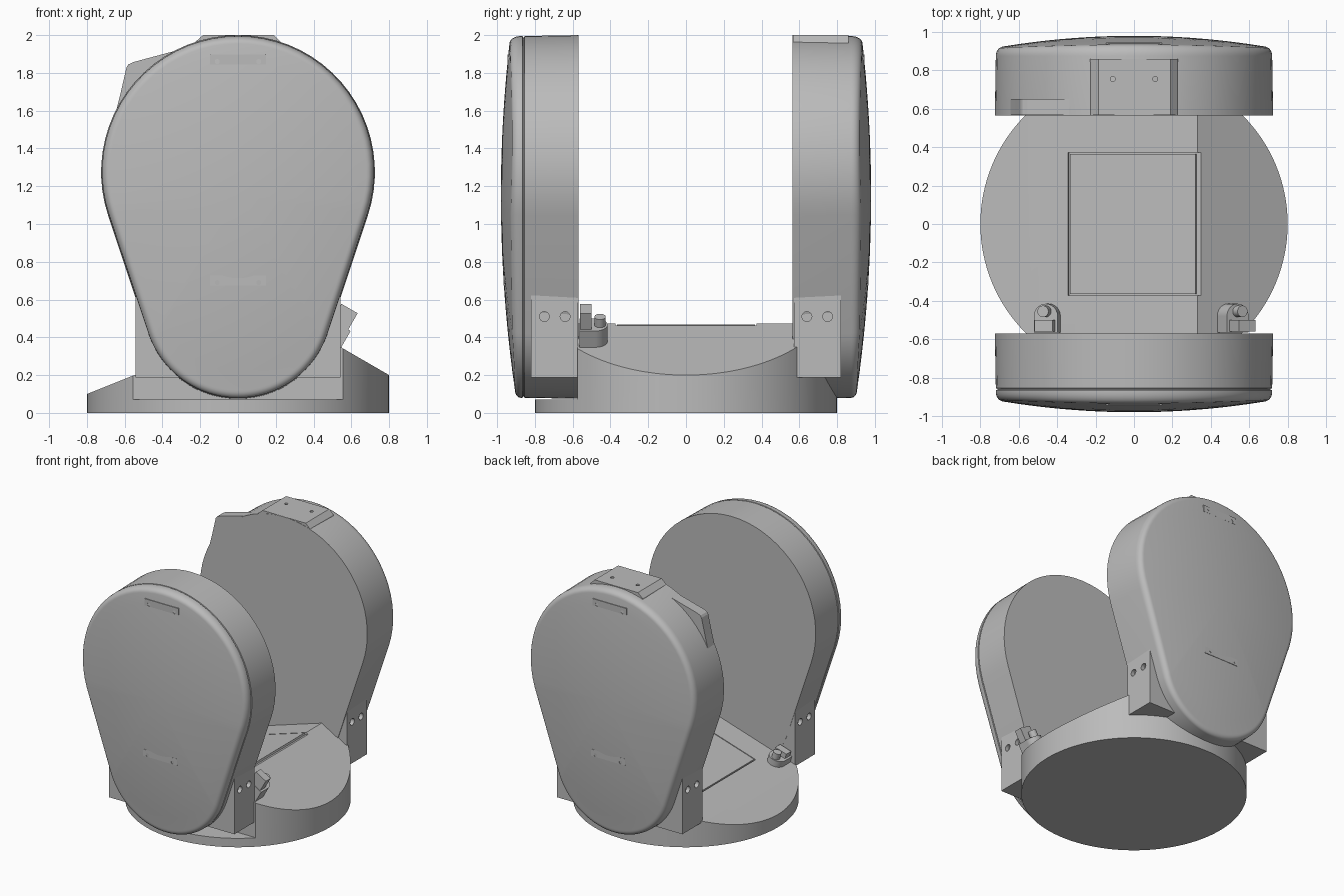
import bpy, bmesh
from math import sin, cos, pi, asin, atan2
from mathutils import Matrix, Vector

cube = bpy.data.objects.get("Cube")
if cube:
    bpy.data.objects.remove(cube, do_unlink=True)

grey = bpy.data.materials.new("plain grey")
grey.use_nodes = True
grey.diffuse_color = (0.5, 0.5, 0.5, 1)
grey.node_tree.nodes["Principled BSDF"].inputs["Base Color"].default_value = (0.5, 0.5, 0.5, 1)


def finish(bm, name, smooth=True):
    bmesh.ops.recalc_face_normals(bm, faces=bm.faces)
    mesh = bpy.data.meshes.new(name)
    bm.to_mesh(mesh)
    bm.free()
    mesh.materials.append(grey)
    ob = bpy.data.objects.new(name, mesh)
    bpy.context.collection.objects.link(ob)
    if smooth:
        select(ob)
        bpy.ops.object.shade_smooth_by_angle(angle=0.5)
    return ob


def select(ob):
    bpy.ops.object.select_all(action='DESELECT')
    ob.select_set(True)
    bpy.context.view_layer.objects.active = ob


def box(name, lo, hi, matrix=Matrix()):
    bm = bmesh.new()
    lo, hi = Vector(lo), Vector(hi)
    size = Matrix.Diagonal([abs(c) for c in hi - lo]).to_4x4()
    bmesh.ops.create_cube(bm, size=1, matrix=matrix @ Matrix.Translation((lo + hi) / 2) @ size)
    return finish(bm, name, False)


def rod(name, centre, radius, depth, axis='Z', matrix=Matrix()):
    turn = {'X': Matrix.Rotation(pi / 2, 4, 'Y'), 'Y': Matrix.Rotation(pi / 2, 4, 'X'),
            'Z': Matrix()}[axis]
    bm = bmesh.new()
    bmesh.ops.create_cone(bm, cap_ends=True, segments=24, radius1=radius, radius2=radius,
                          depth=depth, matrix=matrix @ Matrix.Translation(centre) @ turn)
    return finish(bm, name)


def prism(name, points, y0, y1):
    # Extrude an x-z outline along y
    bm = bmesh.new()
    face = bm.faces.new([bm.verts.new((x, y0, z)) for x, z in points])
    new = bmesh.ops.extrude_face_region(bm, geom=[face])["geom"]
    verts = [g for g in new if isinstance(g, bmesh.types.BMVert)]
    bmesh.ops.translate(bm, verts=verts, vec=(0, y1 - y0, 0))
    return finish(bm, name, False)


def cut(ob, cutters):
    for cutter in cutters:
        mod = ob.modifiers.new("cut", 'BOOLEAN')
        mod.operation, mod.solver, mod.object = 'DIFFERENCE', 'EXACT', cutter
        select(ob)
        bpy.ops.object.modifier_apply(modifier=mod.name)
        bpy.data.objects.remove(cutter, do_unlink=True)


# Pods: egg outline, inset by d
TOP, LOW, BIG, SMALL = 1.275, 0.58, 0.72, 0.5
tilt = asin((BIG - SMALL) / (TOP - LOW))


def outline(d, n=40):
    pts = []
    for centre, radius, a0, a1 in ((TOP, BIG - d, -tilt, pi + tilt),
                                   (LOW, SMALL - d, pi + tilt, 2 * pi - tilt)):
        for i in range(n + 1):
            a = a0 + (a1 - a0) * i / n
            pts.append((radius * cos(a), centre + radius * sin(a)))
    return pts


def dome(x, z):
    return 0.98 - 0.12 * x * x - 0.07 * (z - 1.15) ** 2


def pod(name, side, inner, groove):
    rings = [[(x, inner, z) for x, z in outline(-0.005)]]
    for d, t in groove:
        rings.append([(x, t, z) for x, z in outline(d)])
    fillet = 0.04
    rim = outline(fillet)
    for k in range(7):
        a = k / 6 * pi / 2
        rings.append([(x, 0.875 + (dome(*r) - 0.875) * sin(a), z)
                      for (x, z), r in zip(outline(fillet * (1 - cos(a))), rim)])
    for k in range(1, 10):
        s = 1 - k / 10
        ring = [(x * s, 1.15 + (z - 1.15) * s) for x, z in rim]
        rings.append([(x, dome(x, z), z) for x, z in ring])
    bm = bmesh.new()
    loops = [[bm.verts.new((x, side * y, z)) for x, y, z in ring] for ring in rings]
    n = len(rim)
    for a, b in zip(loops, loops[1:]):
        for i in range(n):
            j = (i + 1) % n
            bm.faces.new((a[i], a[j], b[j], b[i]))
    bm.faces.new(loops[0])
    tip = bm.verts.new((0, side * dome(0, 1.15), 1.15))
    for i in range(n):
        bm.faces.new((loops[-1][i], loops[-1][(i + 1) % n], tip))
    return finish(bm, name)


seam = [(0, 0.855), (0.008, 0.857), (0.008, 0.863), (0, 0.865)]
pod("front_pod", -1, 0.57, seam)
pod("back_pod", 1, 0.565, [])

for label, side in (("front", -1), ("back", 1)):
    # Foot block with bolt holes in both ends
    foot = box(label + "_foot", (-0.542, side * 0.572, 0.187), (0.542, side * 0.82, 0.63))
    cut(foot, [rod("hole", (x, side * y, 0.51), 0.026, 0.06, 'X')
               for x in (-0.542, 0.542) for y in (0.64, 0.75)])
    # Mounting pads on the domed face
    for place, z, out in (("upper", 1.875, 0.946), ("lower", 0.705, 0.9665)):
        pad = box(label + "_" + place + "_pad", (-0.147, side * 0.9, z - 0.03),
                  (0.147, side * out, z + 0.022))
        select(pad)
        cut(pad, [rod("hole", (x, side * out, z - 0.015), 0.013, 0.03, 'Y')
                  for x in (-0.11, 0.11)])

# Bracket and ear on the back pod
bracket = prism("top_bracket", [(-0.25, 1.9), (-0.225, 1.965), (-0.185, 2), (0.19, 2),
                                (0.225, 1.965), (0.25, 1.9)], 0.567, 0.86)
cut(bracket, [rod("hole", (x, 0.755, 2), 0.013, 0.04) for x in (-0.11, 0.11)])
prism("side_ear", [(-0.645, 1.6), (-0.62, 1.7), (-0.59, 1.83), (-0.58, 1.845), (-0.555, 1.857),
                   (-0.35, 1.912), (-0.2, 1.955), (-0.3, 1.6)], 0.567, 0.65)

# Base disc with a long and a short sloping top
bm = bmesh.new()
bmesh.ops.create_cone(bm, cap_ends=True, segments=128, radius1=0.8, radius2=0.8, depth=0.6,
                      matrix=Matrix.Translation((0, 0, 0.3)))
slopes = [(-0.8, 0.1), (-0.55, 0.2), (0.33, 0.472), (0.8, 0.2)]
for (x0, z0), (x1, z1) in zip(slopes, slopes[1:]):
    bmesh.ops.bisect_plane(bm, geom=bm.verts[:] + bm.edges[:] + bm.faces[:], dist=1e-5,
                           plane_co=(x0, 0, z0), plane_no=(z0 - z1, 0, x1 - x0),
                           clear_outer=True)
    bmesh.ops.holes_fill(bm, edges=[e for e in bm.edges if e.is_boundary])
base = finish(bm, "base")


def on_slope(i, x, y):
    # Frame whose z axis stands square to one slope
    (x0, z0), (x1, z1) = slopes[i], slopes[i + 1]
    z = z0 + (x - x0) * (z1 - z0) / (x1 - x0)
    return Matrix.Translation((x, y, z)) @ Matrix.Rotation(-atan2(z1 - z0, x1 - x0), 4, 'Y')


# Pocket below the front pod and recess for the panel
middle = on_slope(1, 0, 0)
cut(base, [box("pocket", (-1, -1, 0.07), (1, -0.575, 1)),
           box("recess", (-0.36, -0.372, -0.015), (0.36, 0.372, 0.1), middle)])
panel = box("base_panel", (-0.35, -0.365, -0.03), (0.335, 0.365, 0), middle)
select(base)
bpy.ops.object.shade_smooth_by_angle(angle=0.5)

# Clips standing on the slopes beside the front pod
for name, i, x, low, high in (("left_clip", 2, 0.49, 0.1, 0.2), ("right_clip", 1, -0.445, 0.05, 0.09)):
    m = on_slope(i, x, -0.48)
    box(name + "_block", (-0.065, -0.085, -0.04), (0.065, 0, low), m)
    rod(name + "_round", (0, 0, (low - 0.04) / 2), 0.065, low + 0.04, 'Z', m)
    box(name + "_post", (-0.05, -0.08, 0), (0.05, -0.02, high), m)
    rod(name + "_knob", (0, 0.025, low), 0.03, 0.1, 'Z', m)
